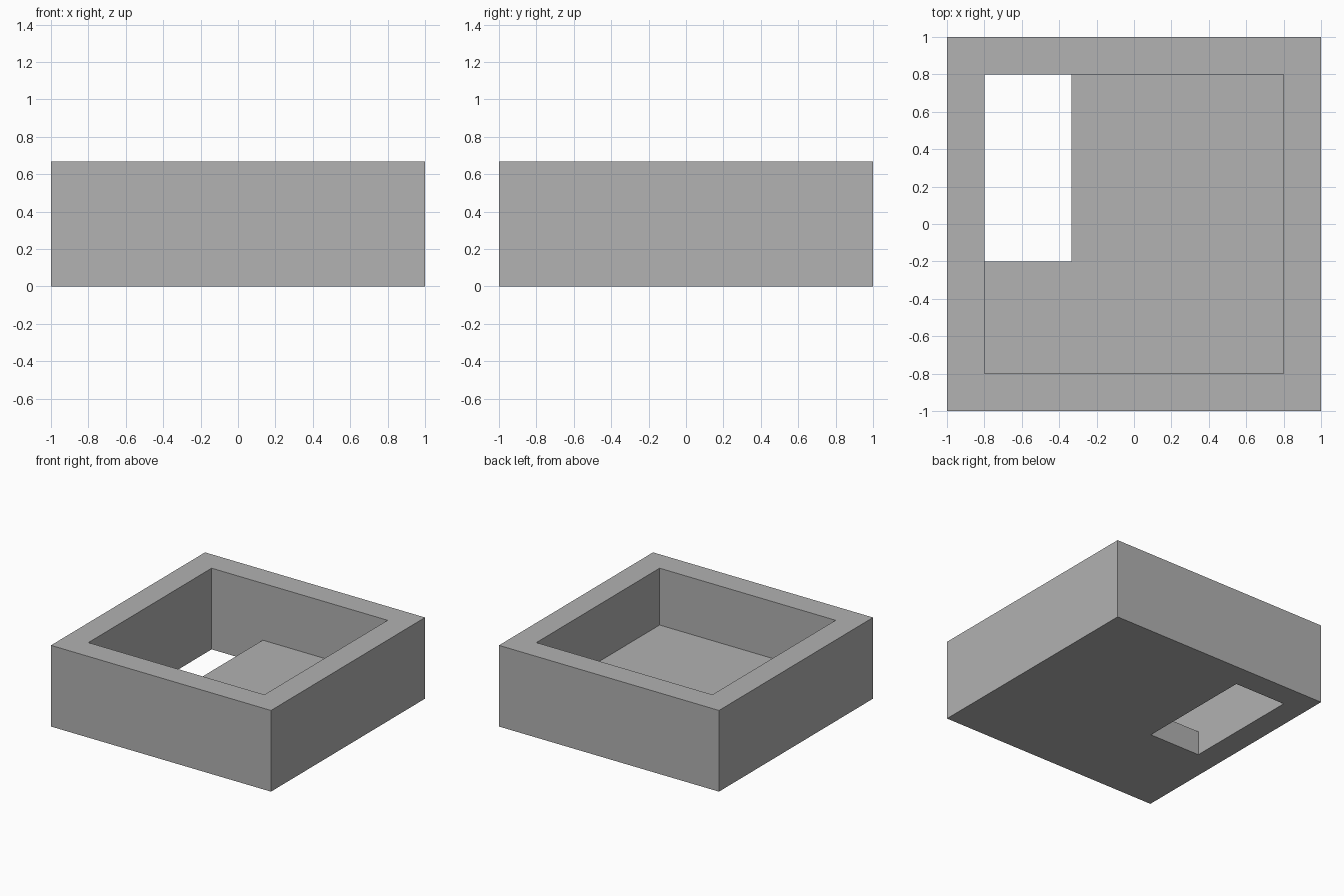
import bpy

cube = bpy.data.objects.get("Cube")
if cube:
    bpy.data.objects.remove(cube, do_unlink=True)

HEIGHT, WALL, FLOOR = 0.667, 0.2, 0.2
INNER = 1 - WALL

grey = bpy.data.materials.new("plain grey")
grey.use_nodes = True
colour = (0.445, 0.445, 0.445, 1)
grey.diffuse_color = colour
grey.node_tree.nodes["Principled BSDF"].inputs["Base Color"].default_value = colour


def box(name, low, high):
    """Box spanning two opposite corners."""
    bpy.ops.mesh.primitive_cube_add(size=1)
    obj = bpy.context.object
    obj.name = name
    obj.data.materials.append(grey)
    for v in obj.data.vertices:
        v.co = [lo if c < 0 else hi for c, lo, hi in zip(v.co, low, high)]
    return obj


def cut(target, cutter):
    """Subtract the cutter, then discard it."""
    cutter.hide_render = True
    mod = target.modifiers.new("cut", "BOOLEAN")
    mod.operation = "DIFFERENCE"
    mod.solver = "EXACT"
    mod.object = cutter
    bpy.context.view_layer.objects.active = target
    bpy.ops.object.modifier_apply(modifier=mod.name)
    bpy.data.objects.remove(cutter, do_unlink=True)


# Solid block forming the outer walls and the floor
tray = box("open_box", (-1, -1, 0), (1, 1, HEIGHT))

# Square well open at the top
cut(tray, box("well_cutter", (-INNER, -INNER, FLOOR), (INNER, INNER, HEIGHT + 0.2)))

# Rectangular floor opening in the back right corner, flush with the walls
cut(tray, box("opening_cutter", (-INNER, -0.2, -0.2), (-0.335, INNER, FLOOR + 0.1)))
